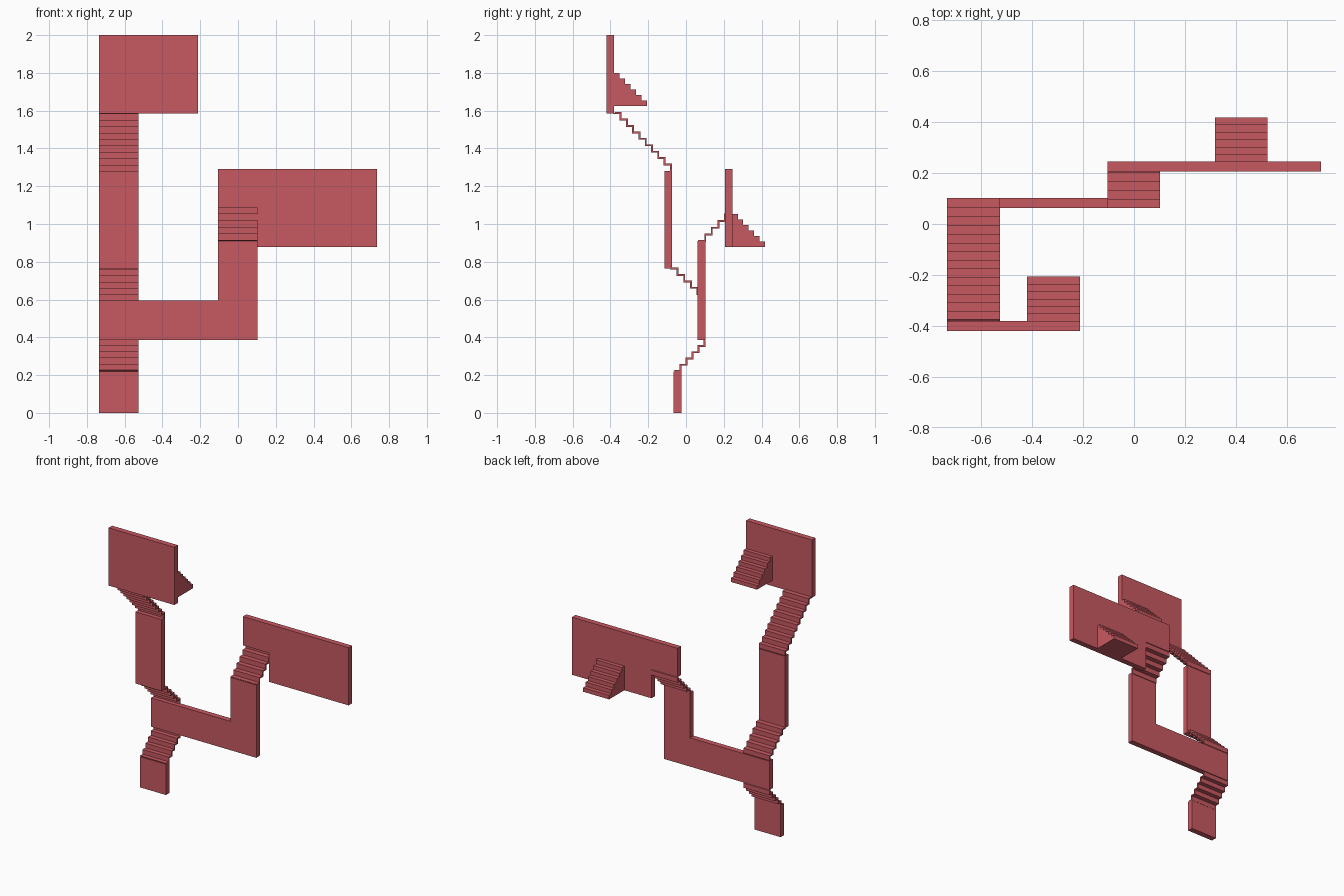
import bpy, bmesh

if "Cube" in bpy.data.objects:
    bpy.data.objects.remove(bpy.data.objects["Cube"])

mat = bpy.data.materials.new("red")
mat.diffuse_color = (0.57, 0.10, 0.12, 1)
mat.use_nodes = True
mat.node_tree.nodes["Principled BSDF"].inputs["Base Color"].default_value = mat.diffuse_color


def extrude(name, pts, axis, a, b):
    """Solid from an outline: axis 'x' takes (y, z) points, axis 'y' takes (x, z)."""
    bm = bmesh.new()
    vs = [bm.verts.new((a, p, q) if axis == 'x' else (p, a, q)) for p, q in pts]
    face = bm.faces.new(vs)
    res = bmesh.ops.extrude_face_region(bm, geom=[face])
    vec = (b - a, 0, 0) if axis == 'x' else (0, b - a, 0)
    moved = [v for v in res['geom'] if isinstance(v, bmesh.types.BMVert)]
    bmesh.ops.translate(bm, verts=moved, vec=vec)
    bmesh.ops.recalc_face_normals(bm, faces=bm.faces)
    me = bpy.data.meshes.new(name)
    bm.to_mesh(me)
    bm.free()
    me.materials.append(mat)
    ob = bpy.data.objects.new(name, me)
    bpy.context.collection.objects.link(ob)


def plate(name, pts, y0, t=0.04):
    extrude(name, pts, 'y', y0, y0 + t)


def rect(x0, x1, z0, z1):
    return [(x0, z0), (x1, z0), (x1, z1), (x0, z1)]


def folded_stair(name, x0, x1, start, end, n, riser_first, t=0.010):
    """Thin zigzag strip climbing from start to end, given as (y, z)."""
    dy, dz = (end[0] - start[0]) / n, (end[1] - start[1]) / n
    y, z = start
    path = [(y, z)]
    for _ in range(n):
        path.append((y, z + dz) if riser_first else (y + dy, z))
        y, z = y + dy, z + dz
        path.append((y, z))
    s = t / 2 if dy > 0 else -t / 2
    upper = [(p - s, q + t / 2) for p, q in path]
    lower = [(p + s, q - t / 2) for p, q in path]
    extrude(name, upper + lower[::-1], 'x', x0, x1)


def solid_stair(name, x0, x1, y, z, size, n=6):
    """Stepped wedge on the back of a plate."""
    s = size / n
    pts = [(y, z), (y + size, z)]
    for i in range(n):
        pts += [(y + size - i * s, z + (i + 1) * s),
                (y + size - (i + 1) * s, z + (i + 1) * s)]
    extrude(name, pts, 'x', x0, x1)


L0, L1 = -0.735, -0.527   # left column
M0, M1 = -0.105, 0.102    # middle column

# Upright plates
plate("bottom_plate", rect(L0, L1, 0, 0.22), -0.065)
plate("corner_plate", [(L0, 0.387), (M1, 0.387), (M1, 0.91), (M0, 0.91),
                       (M0, 0.594), (L0, 0.594)], 0.062)
plate("left_tall_plate", rect(L0, L1, 0.765, 1.28), -0.115)
plate("top_plate", rect(L0, -0.212, 1.585, 2.0), -0.42)
plate("right_plate", [(M1, 0.878), (0.735, 0.878), (0.735, 1.292), (M0, 1.292),
                      (M0, 1.085), (M1, 1.085)], 0.206)

# Thin folded stairs between plates
folded_stair("lower_stair", L0, L1, (-0.06, 0.222), (0.097, 0.387), 5, False)
folded_stair("left_stair", L0, L1, (0.097, 0.594), (-0.08, 0.765), 5, True)
folded_stair("upper_stair", L0, L1, (-0.08, 1.28), (-0.38, 1.588), 9, True)
folded_stair("middle_stair", M0, M1, (0.067, 0.91), (0.241, 1.085), 5, False)

# Solid stepped wedges
solid_stair("top_wedge", -0.42, -0.212, -0.381, 1.625, 0.174)
solid_stair("right_wedge", 0.318, 0.525, 0.245, 0.878, 0.174)
